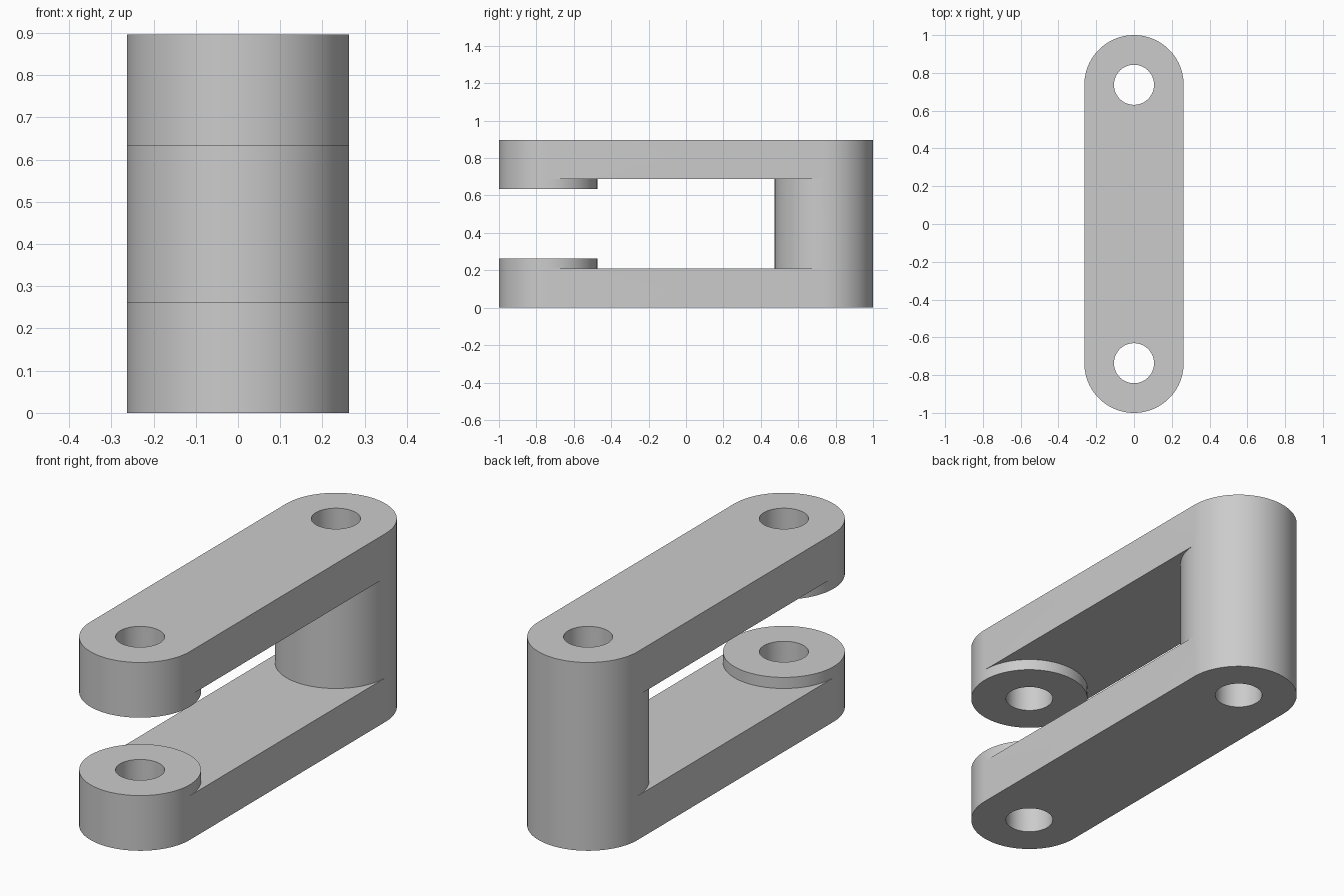
import bpy
import bmesh
from math import cos, sin, pi

cube = bpy.data.objects.get("Cube")
if cube:
    bpy.data.objects.remove(cube, do_unlink=True)

SEGMENTS = 96          # sides of a full circle
HALF = SEGMENTS // 2
RADIUS = 0.263         # rounded ends, bosses and post
BORE = 0.106           # pin holes
PIN_Y = 1 - RADIUS     # pin centres at y = +-PIN_Y
ARM_TOP = 0.21
BOSS_TOP = 0.263
MIDDLE = 0.4485        # mirror plane

bm = bmesh.new()


def arc(radius, y, start=0, count=SEGMENTS):
    """Points counter-clockwise round a pin centre."""
    angles = [2 * pi * i / SEGMENTS for i in range(start, start + count)]
    return [(radius * cos(a), y + radius * sin(a)) for a in angles]


def face(points):
    bm.faces.new([bm.verts.new(p) for p in points])


def wall(outline, bottom, top):
    for a, b in zip(outline, outline[1:] + outline[:1]):
        face([(*a, bottom), (*b, bottom), (*b, top), (*a, top)])


def ring(y, z):
    """Flat washer face between a bore and its rounded outline."""
    inner, outer = arc(BORE, y), arc(RADIUS, y)
    for i in range(SEGMENTS):
        j = (i + 1) % SEGMENTS
        face([(*p, z) for p in (inner[i], outer[i], outer[j], inner[j])])


# Arm: side wall, and flat web between the two round ends
wall(arc(RADIUS, PIN_Y, 0, HALF + 1) + arc(RADIUS, -PIN_Y, HALF, HALF + 1), 0, ARM_TOP)
web = arc(RADIUS, -PIN_Y, 0, HALF + 1) + arc(RADIUS, PIN_Y, HALF, HALF + 1)
for z in (0, ARM_TOP):
    face([(*p, z) for p in web])

# Front boss with its bore
wall(arc(RADIUS, -PIN_Y), ARM_TOP, BOSS_TOP)
wall(arc(BORE, -PIN_Y), 0, BOSS_TOP)
ring(-PIN_Y, 0)
ring(-PIN_Y, BOSS_TOP)

# Rear post, bored right through and open at the mirror plane
wall(arc(RADIUS, PIN_Y), ARM_TOP, MIDDLE)
wall(arc(BORE, PIN_Y), 0, MIDDLE)
ring(PIN_Y, 0)

bmesh.ops.remove_doubles(bm, verts=bm.verts[:], dist=0.0001)
bmesh.ops.recalc_face_normals(bm, faces=bm.faces[:])
bmesh.ops.translate(bm, verts=bm.verts[:], vec=(0, 0, -MIDDLE))

mesh = bpy.data.meshes.new("forked_link")
bm.to_mesh(mesh)
bm.free()
link = bpy.data.objects.new("forked_link", mesh)
link.location.z = MIDDLE
bpy.context.collection.objects.link(link)

# Plain grey metal
metal = bpy.data.materials.new("grey_metal")
metal.use_nodes = True
metal.diffuse_color = (0.6, 0.6, 0.6, 1)
metal.node_tree.nodes["Principled BSDF"].inputs["Base Color"].default_value = (0.6, 0.6, 0.6, 1)
mesh.materials.append(metal)

# Smooth round walls, sharp rims
bpy.ops.object.select_all(action="DESELECT")
link.select_set(True)
bpy.context.view_layer.objects.active = link
bpy.ops.object.shade_smooth_by_angle(angle=pi / 6)

# Upper arm and boss by mirroring
mirror = link.modifiers.new("upper_half", "MIRROR")
mirror.use_axis = (False, False, True)
mirror.use_clip = True
mirror.merge_threshold = 0.001
